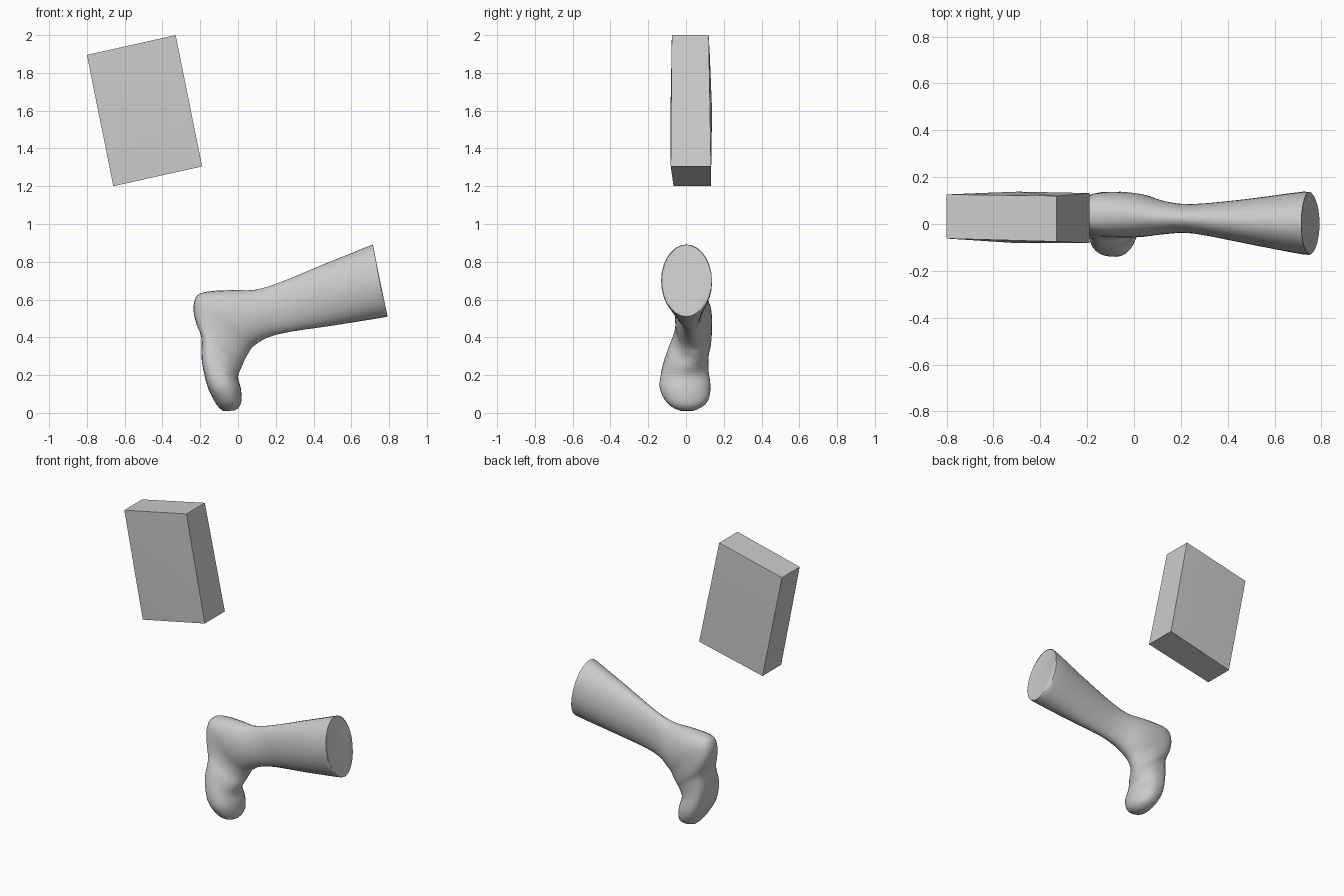
import bpy, bmesh
from math import sin, cos, pi, copysign

if "Cube" in bpy.data.objects:
    bpy.data.objects.remove(bpy.data.objects["Cube"])

SEG, STEPS = 28, 3


def make_object(name, bm):
    bmesh.ops.recalc_face_normals(bm, faces=bm.faces[:])
    mesh = bpy.data.meshes.new(name)
    bm.to_mesh(mesh)
    bm.free()
    obj = bpy.data.objects.new(name, mesh)
    bpy.context.collection.objects.link(obj)
    bpy.context.view_layer.objects.active = obj
    bpy.ops.object.select_all(action='DESELECT')
    obj.select_set(True)
    bpy.ops.object.shade_smooth_by_angle(angle=0.6)
    return obj


def spline(p0, p1, p2, p3, t):
    return [0.5 * (2 * b + (c - a) * t + (2 * a - 5 * b + 4 * c - d) * t * t
                   + (3 * b - a - 3 * c + d) * t ** 3)
            for a, b, c, d in zip(p0, p1, p2, p3)]


def power(v, k):
    return copysign(abs(v) ** (2 / k), v)


def add_ring(bm, r):
    # r = outer point (x, z), inner point (x, z), y range, squareness of outer half
    ox, oz, ix, iz, y0, y1, k = r
    ring = []
    for i in range(SEG):
        a = 2 * pi * i / SEG
        c, s = cos(a), sin(a)
        if c > 0:
            c, s = power(c, k), power(s, k)
        ring.append(bm.verts.new(((ox + ix) / 2 + c * (ox - ix) / 2,
                                  (y0 + y1) / 2 + s * (y1 - y0) / 2,
                                  (oz + iz) / 2 + c * (oz - iz) / 2)))
    return ring


# Leg: rings run down the shin, fan around the heel and end at the toes
rings = [
    (0.712, 0.890, 0.792, 0.510, -0.125, 0.128, 2),
    (0.690, 0.882, 0.755, 0.503, -0.130, 0.138, 2),
    (0.450, 0.785, 0.520, 0.465, -0.085, 0.107, 2),
    (0.220, 0.690, 0.280, 0.430, -0.040, 0.085, 2),
    (0.090, 0.652, 0.165, 0.402, -0.044, 0.098, 2),
    (-0.030, 0.650, 0.105, 0.370, -0.055, 0.125, 2.1),
    (-0.155, 0.643, 0.070, 0.340, -0.058, 0.137, 2.4),
    (-0.218, 0.620, 0.055, 0.315, -0.055, 0.137, 2.6),
    (-0.236, 0.550, 0.040, 0.290, -0.058, 0.137, 2.7),
    (-0.220, 0.470, 0.028, 0.265, -0.070, 0.132, 2.8),
    (-0.194, 0.400, 0.018, 0.240, -0.092, 0.122, 3),
    (-0.192, 0.280, 0.000, 0.190, -0.125, 0.118, 3.4),
    (-0.165, 0.150, 0.015, 0.130, -0.140, 0.130, 3.2),
    (-0.130, 0.072, 0.018, 0.065, -0.112, 0.118, 2.6),
    (-0.105, 0.033, 0.005, 0.030, -0.075, 0.085, 2.2),
    (-0.080, 0.010, -0.020, 0.012, -0.030, 0.040, 2),
]
bm = bmesh.new()
loops = []
for i in range(len(rings) - 1):
    quad = [rings[max(0, min(len(rings) - 1, i + j))] for j in (-1, 0, 1, 2)]
    for n in range(STEPS):
        loops.append(add_ring(bm, spline(*quad, n / STEPS)))
loops.append(add_ring(bm, rings[-1]))
for a, b in zip(loops, loops[1:]):
    for i in range(SEG):
        j = (i + 1) % SEG
        bm.faces.new((a[i], a[j], b[j], b[i]))
bm.faces.new(loops[0])
bm.faces.new(loops[-1])
make_object("leg_and_foot", bm)

# Tilted block: slightly uneven corners with gently swollen broad faces
corners = [(-0.80, 1.895, -0.062, 0.126), (-0.33, 2.00, -0.075, 0.120),
           (-0.19, 1.305, -0.081, 0.132), (-0.66, 1.20, -0.066, 0.132)]
bm = bmesh.new()
front = [bm.verts.new((x, y0, z)) for x, z, y0, y1 in corners]
back = [bm.verts.new((x, y1, z)) for x, z, y0, y1 in corners]
mid_front = bm.verts.new((-0.495, -0.082, 1.60))
mid_back = bm.verts.new((-0.495, 0.138, 1.60))
for i in range(4):
    j = (i + 1) % 4
    bm.faces.new((front[i], front[j], back[j], back[i]))
    bm.faces.new((front[j], front[i], mid_front))
    bm.faces.new((back[i], back[j], mid_back))
make_object("tilted_block", bm)
